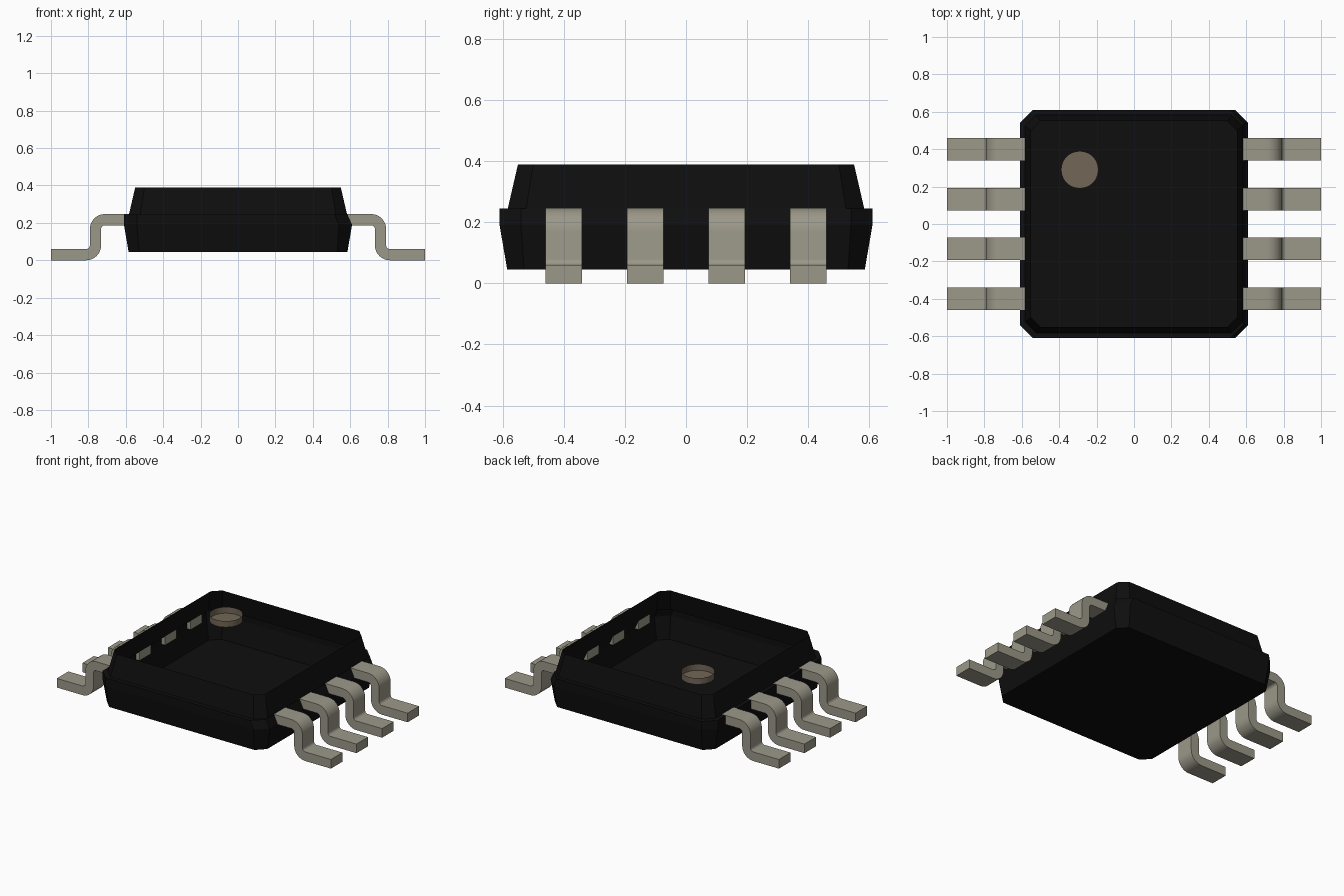
import bpy, math

cube = bpy.data.objects.get("Cube")
if cube:
    bpy.data.objects.remove(cube, do_unlink=True)


def material(name, rgb, rough):
    m = bpy.data.materials.new(name)
    m.use_nodes = True
    m.diffuse_color = (*rgb, 1)
    bsdf = next(n for n in m.node_tree.nodes if n.type == 'BSDF_PRINCIPLED')
    bsdf.inputs["Base Color"].default_value = (*rgb, 1)
    bsdf.inputs["Roughness"].default_value = rough
    return m


BLACK = material("black plastic", (0.0045, 0.0045, 0.0045), 0.6)
METAL = material("dull metal", (0.33, 0.315, 0.25), 0.5)
BROWN = material("brown marker", (0.17, 0.135, 0.095), 0.6)


def make_object(name, verts, faces, mat):
    me = bpy.data.meshes.new(name)
    me.from_pydata(verts, [], faces)
    me.materials.append(mat)
    ob = bpy.data.objects.new(name, me)
    bpy.context.collection.objects.link(ob)
    return ob


def smooth(ob):
    bpy.ops.object.select_all(action='DESELECT')
    ob.select_set(True)
    bpy.context.view_layer.objects.active = ob
    bpy.ops.object.shade_smooth_by_angle(angle=math.radians(35))


def loft(name, rings, mat):
    """Skin rings from bottom to top; cap the bottom, leave the top open."""
    n = len(rings[0])
    verts = [p for r in rings for p in r]
    faces = [tuple(reversed(range(n)))]
    for k in range(len(rings) - 1):
        for i in range(n):
            j = (i + 1) % n
            faces.append((k * n + i, k * n + j, (k + 1) * n + j, (k + 1) * n + i))
    return make_object(name, verts, faces, mat)


def chamfered_ring(h, c, z, right=None):
    """Square of half size h with corners cut by c; right overrides the +x half size."""
    r = right or h
    pts = [(r, -h + c), (r, h - c), (r - c, h), (-h + c, h),
           (-h, h - c), (-h, -h + c), (-h + c, -h), (r - c, -h)]
    return [(x, y, z) for x, y in pts]


# Open-topped casing: flared lower half, narrow ledge, tapered upper wall
loft("casing", [
    chamfered_ring(0.585, 0.055, 0.045),
    chamfered_ring(0.61, 0.07, 0.19),
    chamfered_ring(0.61, 0.07, 0.245, right=0.585),
    chamfered_ring(0.583, 0.06, 0.245),
    chamfered_ring(0.55, 0.05, 0.388),
], BLACK)


# Round marker cup at the corner of the first pin, open at the top
def circle(z, r=0.1, n=32):
    return [(-0.29 + r * math.cos(2 * math.pi * i / n),
             0.29 + r * math.sin(2 * math.pi * i / n), z) for i in range(n)]


marker = loft("marker_recess", [circle(0.347), circle(0.388)], BROWN)
marker.data.flip_normals()
smooth(marker)


# Bent pins: an S-shaped side profile extruded across the pin width
def arc(cx, cz, r, a0, a1, n=8):
    return [(cx + r * math.cos(math.radians(a0 + (a1 - a0) * i / n)),
             cz + r * math.sin(math.radians(a0 + (a1 - a0) * i / n)))
            for i in range(n + 1)]


R_OUT, R_IN, TOP = 0.08, 0.02, 0.247
UPPER, LOWER = (0.712, TOP - R_OUT), (0.812, R_OUT)
profile = ([(0.583, TOP)] + arc(*UPPER, R_OUT, 90, 0) + arc(*LOWER, R_IN, 180, 270)
           + [(1.0, 0.06), (1.0, 0.0)]
           + arc(*LOWER, R_OUT, 270, 180) + arc(*UPPER, R_IN, 0, 90)
           + [(0.583, TOP - 0.06)])


def pin(name, side, y, w=0.06):
    n = len(profile)
    verts = [(side * x, y + s * w, z) for s in (-1, 1) for x, z in profile]
    faces = [tuple(range(n)), tuple(reversed(range(n, 2 * n)))]
    faces += [(i, i + n, (i + 1) % n + n, (i + 1) % n) for i in range(n)]
    ob = make_object(name, verts, faces, METAL)
    # Profile runs clockwise, so the +x copy needs its faces turned outwards
    if side > 0:
        ob.data.flip_normals()
    smooth(ob)


for side, label in ((1, "left"), (-1, "right")):
    for k in range(4):
        pin(f"{label}_pin_{k + 1}", side, -0.4 + k * 0.8 / 3)
